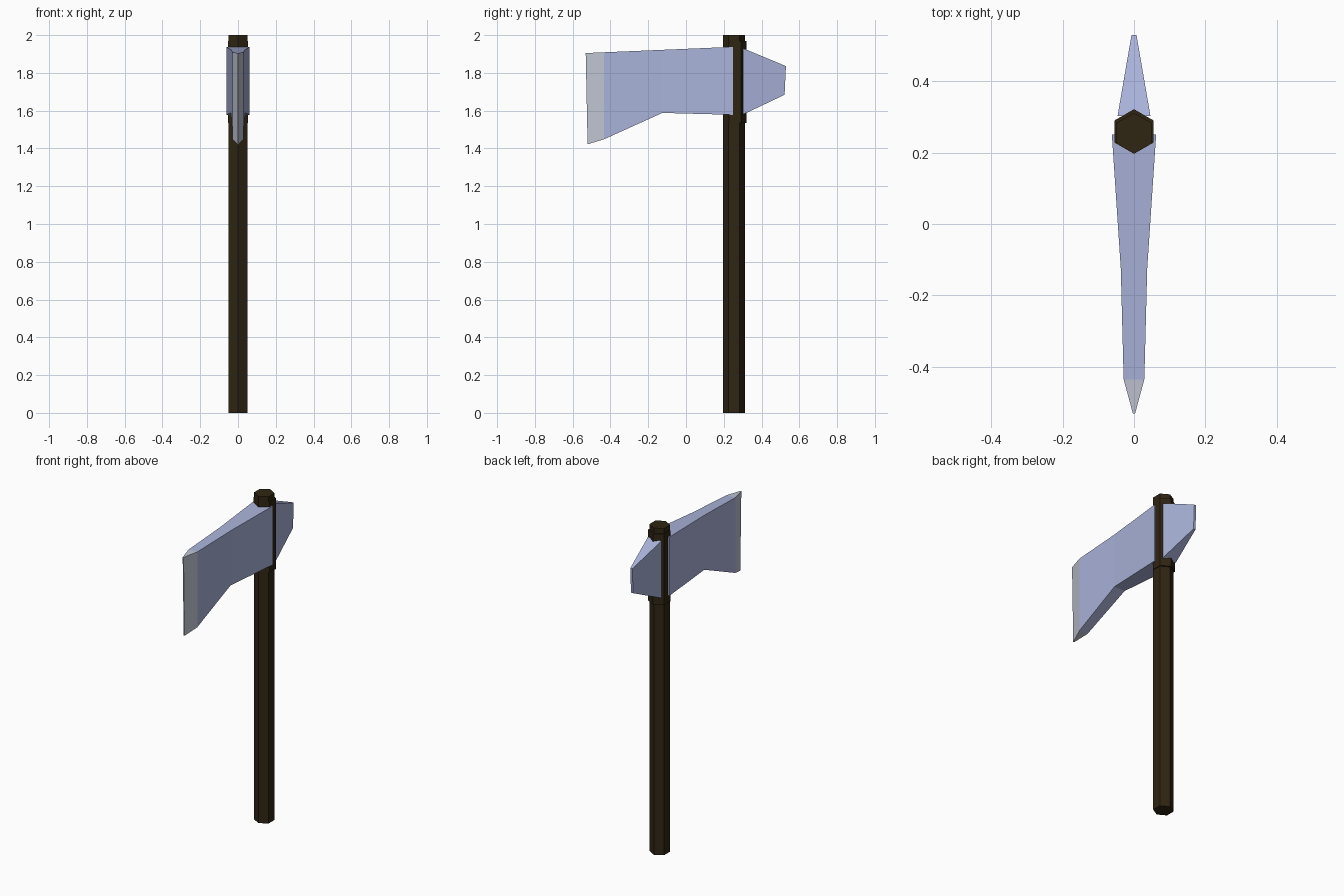
import bpy, bmesh, math

if "Cube" in bpy.data.objects:
    bpy.data.objects.remove(bpy.data.objects["Cube"])


def material(name, rgb):
    m = bpy.data.materials.new(name)
    m.diffuse_color = (*rgb, 1)
    m.use_nodes = True
    m.node_tree.nodes["Principled BSDF"].inputs["Base Color"].default_value = m.diffuse_color
    return m


wood = material("dark wood", (0.028, 0.018, 0.006))
steel = material("blue steel", (0.40, 0.45, 0.70))
edge = material("sharpened edge", (0.52, 0.55, 0.64))


def finish(name, bm, mats):
    bmesh.ops.recalc_face_normals(bm, faces=bm.faces)
    me = bpy.data.meshes.new(name)
    bm.to_mesh(me)
    bm.free()
    for m in mats:
        me.materials.append(m)
    ob = bpy.data.objects.new(name, me)
    bpy.context.collection.objects.link(ob)
    return ob


def hex_post(name, y, r, z0, z1):
    """Hexagonal post with corners pointing along y."""
    bm = bmesh.new()
    ring = [bm.verts.new((r * math.sin(i * math.pi / 3), y + r * math.cos(i * math.pi / 3), z0))
            for i in range(6)]
    base = bm.faces.new(ring)
    top = bmesh.ops.extrude_face_region(bm, geom=[base])["geom"]
    for v in top:
        if isinstance(v, bmesh.types.BMVert):
            v.co.z = z1
    if base.is_valid is False or len(bm.faces) < 8:
        bm.faces.new(ring)
    return finish(name, bm, [wood])


def loft(name, sections, mats, edge_y=None):
    """Skin four-sided sections (half width, top y, top z, bottom y, bottom z)."""
    bm = bmesh.new()
    rings = [[bm.verts.new(c) for c in ((-w, yt, zt), (w, yt, zt), (w, yb, zb), (-w, yb, zb))]
             for w, yt, zt, yb, zb in sections]
    for a, b in zip(rings, rings[1:]):
        for i in range(4):
            j = (i + 1) % 4
            bm.faces.new((a[i], a[j], b[j], b[i]))
    bm.faces.new(rings[0])
    bm.faces.new(rings[-1])
    # everything in front of edge_y is the ground edge
    for f in bm.faces:
        if edge_y is not None and f.calc_center_median().y < edge_y:
            f.material_index = 1
    return finish(name, bm, mats)


# Handle and the slightly thicker sleeve through the head
hex_post("handle", 0.254, 0.0575, 0.0, 2.0)
hex_post("head_sleeve", 0.259, 0.0625, 1.535, 1.968)

# Main blade, from the handle forward to the cutting edge
loft("blade", [
    (0.062, 0.25, 1.938, 0.25, 1.578),
    (0.037, -0.125, 1.922, -0.125, 1.588),
    (0.029, -0.435, 1.909, -0.435, 1.448),
    (0.003, -0.531, 1.905, -0.521, 1.422),
], [steel, edge], edge_y=-0.44)

# Tapered wedge behind the handle
loft("back_wedge", [
    (0.046, 0.303, 1.93, 0.303, 1.58),
    (0.007, 0.529, 1.836, 0.522, 1.684),
], [steel])
